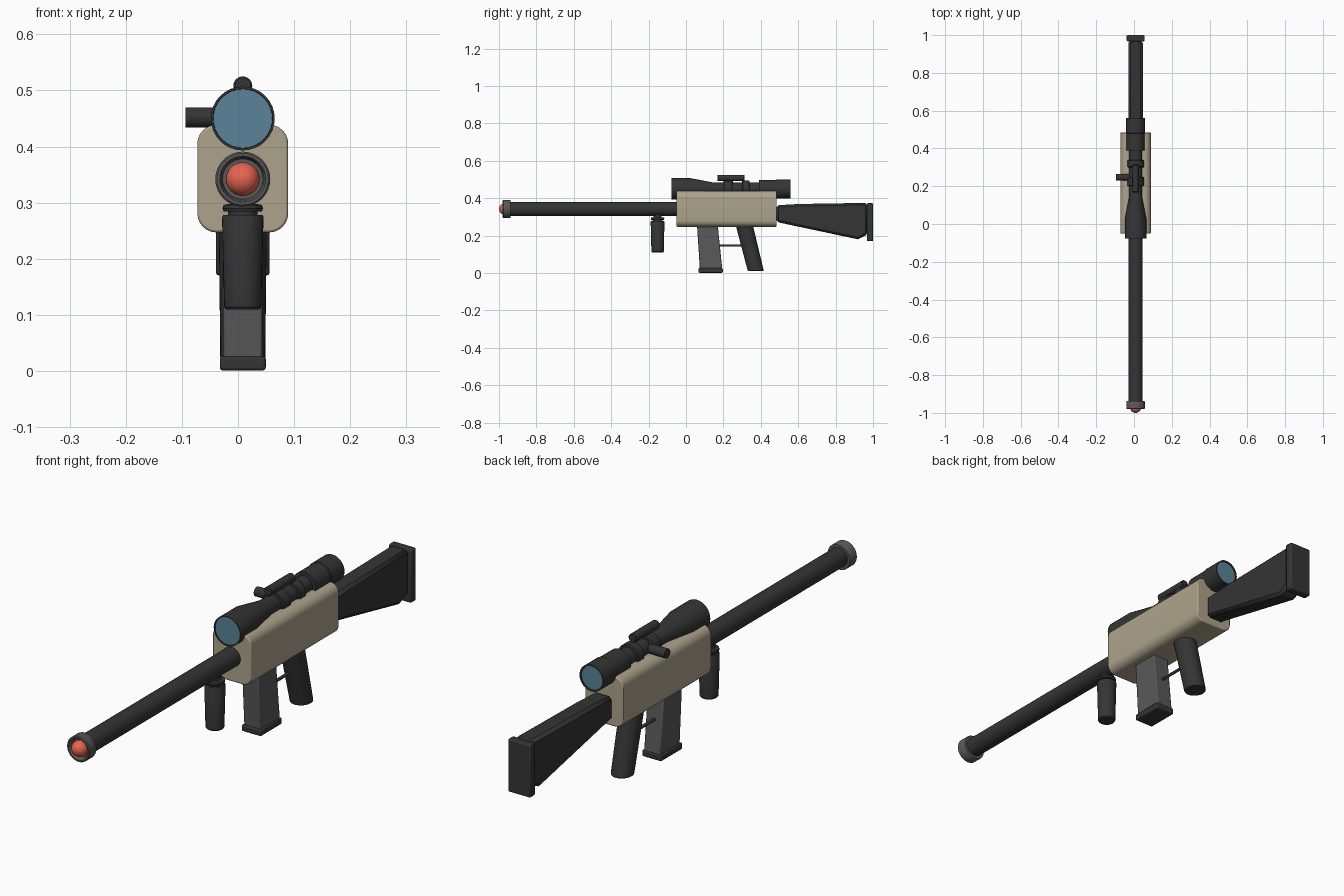
import bpy, bmesh, math
from mathutils import Vector

if "Cube" in bpy.data.objects:
    bpy.data.objects.remove(bpy.data.objects["Cube"])

CX = 0.0085  # shared centre line


def mat(name, col):
    m = bpy.data.materials.new(name)
    m.diffuse_color = (*col, 1)
    m.use_nodes = True
    m.node_tree.nodes["Principled BSDF"].inputs["Base Color"].default_value = m.diffuse_color
    return m


DARK = mat("dark_polymer", (0.035, 0.035, 0.035))
METAL = mat("grey_metal", (0.10, 0.10, 0.10))
TAN = mat("tan_shell", (0.42, 0.37, 0.26))
BLUE = mat("lens_blue", (0.10, 0.23, 0.32))
RED = mat("red_tip", (0.80, 0.13, 0.08))


def finish(name, bm, material, bevel=0.0, segments=2):
    bmesh.ops.recalc_face_normals(bm, faces=bm.faces)
    me = bpy.data.meshes.new(name)
    bm.to_mesh(me)
    bm.free()
    ob = bpy.data.objects.new(name, me)
    bpy.context.collection.objects.link(ob)
    me.materials.append(material)
    if bevel:
        mod = ob.modifiers.new("bevel", 'BEVEL')
        mod.width, mod.segments = bevel, segments
        mod.limit_method = 'ANGLE'
        mod.angle_limit = math.radians(40)
    bpy.ops.object.select_all(action='DESELECT')
    ob.select_set(True)
    bpy.context.view_layer.objects.active = ob
    bpy.ops.object.shade_smooth_by_angle(angle=math.radians(35))
    return ob


def lathe(name, origin, axis, profile, material, sides=32):
    """Revolve (distance, radius) pairs about an axis; both ends are capped."""
    bm = bmesh.new()
    q = Vector(axis).to_track_quat('Z', 'Y')
    rings = []
    for t, r in profile:
        rings.append([bm.verts.new(Vector(origin) + q @ Vector(
            (r * math.cos(2 * math.pi * i / sides), r * math.sin(2 * math.pi * i / sides), t)))
            for i in range(sides)])
    for a, b in zip(rings, rings[1:]):
        for i in range(sides):
            j = (i + 1) % sides
            bm.faces.new((a[i], a[j], b[j], b[i]))
    bm.faces.new(rings[0])
    bm.faces.new(rings[-1])
    return finish(name, bm, material)


def along_y(name, z, profile, material, sides=32):
    return lathe(name, (CX, 0, z), (0, 1, 0), profile, material, sides)


def side_plate(name, profile, half, material, bevel, segments=2):
    """Extrude a (y, z) side outline across the width."""
    bm = bmesh.new()
    f = bm.faces.new([bm.verts.new((CX - half, y, z)) for y, z in profile])
    ext = bmesh.ops.extrude_face_region(bm, geom=[f])["geom"]
    bmesh.ops.translate(bm, vec=(2 * half, 0, 0),
                        verts=[g for g in ext if isinstance(g, bmesh.types.BMVert)])
    return finish(name, bm, material, bevel, segments)


# Receiver shell: rounded section running front to back
bm = bmesh.new()
hw, z0, z1, rad = 0.081, 0.247, 0.439, 0.034
pts = []
for k, (sx, zc) in enumerate([(1, z1 - rad), (-1, z1 - rad), (-1, z0 + rad), (1, z0 + rad)]):
    for s in range(7):
        a = math.pi / 2 * (k + s / 6)
        pts.append((CX + sx * (hw - rad) + rad * math.cos(a), zc + rad * math.sin(a)))
f = bm.faces.new([bm.verts.new((x, -0.05, z)) for x, z in pts])
ext = bmesh.ops.extrude_face_region(bm, geom=[f])["geom"]
bmesh.ops.translate(bm, vec=(0, 0.535, 0), verts=[g for g in ext if isinstance(g, bmesh.types.BMVert)])
finish("receiver", bm, TAN, 0.004)

# Barrel, muzzle ring and tip
BZ = 0.342
along_y("barrel", BZ, [(-0.955, 0.037), (0.0, 0.037)], DARK)
along_y("muzzle_ring", BZ, [(-0.957, 0.036), (-0.974, 0.038), (-0.98, 0.041), (-0.98, 0.046),
                            (-0.977, 0.049), (-0.94, 0.049), (-0.937, 0.047), (-0.937, 0.03)], METAL)
bm = bmesh.new()
bmesh.ops.create_uvsphere(bm, u_segments=32, v_segments=16, radius=0.03)
bmesh.ops.translate(bm, verts=bm.verts, vec=(CX, -0.97, BZ))
finish("muzzle_tip", bm, RED)

# Scope tube with flared front and eyepiece
SZ = 0.45
along_y("scope_tube", SZ, [(-0.07, 0.052), (-0.078, 0.053), (-0.078, 0.057), (0.025, 0.057), (0.145, 0.034),
                           (0.39, 0.034), (0.39, 0.048), (0.48, 0.048), (0.482, 0.051),
                           (0.56, 0.051), (0.56, 0.045), (0.552, 0.044)], DARK)
along_y("front_lens", SZ, [(-0.075, 0.0525), (-0.069, 0.0525)], BLUE)
along_y("rear_lens", SZ, [(0.551, 0.0445), (0.557, 0.0445)], BLUE)
for i, (a, b) in enumerate([(0.20, 0.25), (0.30, 0.34)]):
    along_y(f"scope_ring_{i + 1}", SZ, [(a, 0.035), (a, 0.041), (a + 0.004, 0.044),
                                        (b - 0.004, 0.044), (b, 0.041), (b, 0.035)], DARK)
# Top tube and side knob
along_y("scope_top_tube", 0.508, [(0.168, 0.014), (0.171, 0.017), (0.311, 0.017), (0.314, 0.014)], DARK, 24)
lathe("scope_side_knob", (0, 0.247, 0.452), (-1, 0, 0),
      [(0.0, 0.018), (0.094, 0.018)], DARK, 24)

# Stock and butt pad
side_plate("stock", [(0.483, 0.362), (0.60, 0.369), (0.97, 0.375), (0.97, 0.205), (0.92, 0.18),
                     (0.483, 0.273)], 0.038, DARK, 0.011, 1)
side_plate("butt_pad", [(0.967, 0.373), (1.0, 0.373), (1.0, 0.17), (0.967, 0.17)], 0.048, DARK, 0.006)

# Magazine and its base
side_plate("magazine", [(0.058, 0.27), (0.168, 0.27), (0.194, 0.02), (0.074, 0.02)], 0.035, METAL, 0.004)
side_plate("magazine_base", [(0.067, 0.026), (0.197, 0.026), (0.197, 0.001), (0.067, 0.001)],
           0.041, DARK, 0.005)

# Slanted rear grip, its ends cut level
bm = bmesh.new()
rings = []
for y, z, r in [(0.308, 0.27, 0.046), (0.373, 0.012, 0.043)]:
    rings.append([bm.verts.new((CX + r * 0.93 * math.cos(a), y + r * math.sin(a), z))
                  for a in [2 * math.pi * i / 32 for i in range(32)]])
for i in range(32):
    j = (i + 1) % 32
    bm.faces.new((rings[0][i], rings[0][j], rings[1][j], rings[1][i]))
for r in rings:
    bm.faces.new(r)
finish("rear_grip", bm, DARK, 0.003)
along_y("trigger_bar", 0.147, [(0.17, 0.006), (0.35, 0.006)], DARK, 12)

# Front grip hung under the barrel
lathe("front_grip", (CX, -0.152, 0), (0, 0, 1),
      [(0.11, 0.030), (0.114, 0.033), (0.274, 0.037), (0.278, 0.035), (0.278, 0.026), (0.284, 0.026),
       (0.284, 0.034), (0.290, 0.036), (0.296, 0.034), (0.298, 0.022), (0.32, 0.022)], DARK)
